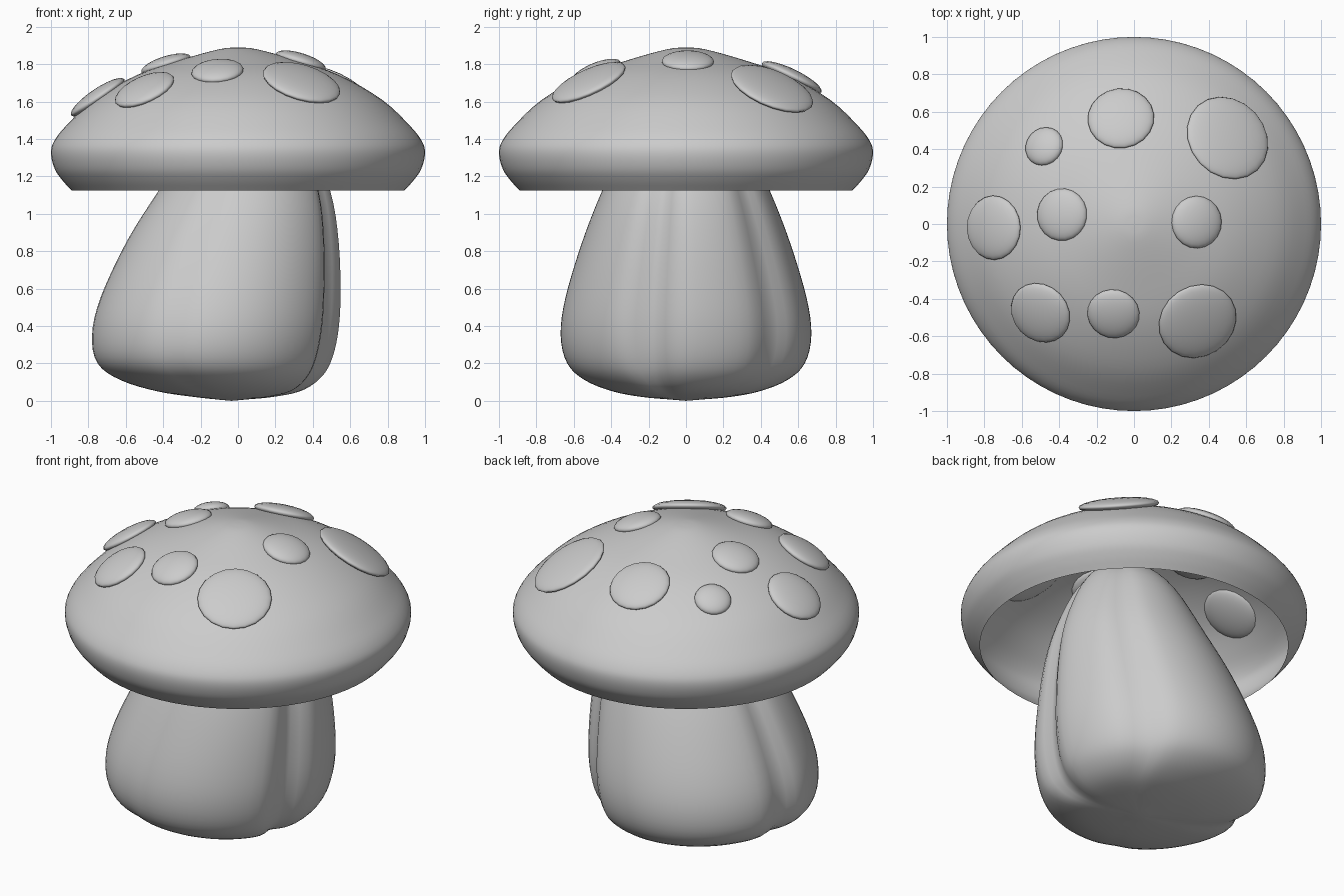
import bpy, bmesh
from math import sin, cos, pi, exp, radians
from mathutils import Vector

if "Cube" in bpy.data.objects:
    bpy.data.objects.remove(bpy.data.objects["Cube"])


def smooth_path(pts, steps=4):
    """Catmull-Rom curve through tuples of any length."""
    p = [Vector(q) for q in pts]
    p = [p[0] * 2 - p[1]] + p + [p[-1] * 2 - p[-2]]
    out = []
    for i in range(1, len(p) - 2):
        a, b, c, d = p[i - 1:i + 3]
        for k in range(steps):
            t = k / steps
            out.append(0.5 * (2 * b + (c - a) * t + (2 * a - 5 * b + 4 * c - d) * t ** 2
                              + (3 * b - a - 3 * c + d) * t ** 3))
    out.append(p[-2].copy())
    return out


def finish(name, bm):
    bmesh.ops.recalc_face_normals(bm, faces=bm.faces)
    for f in bm.faces:
        f.smooth = True
    me = bpy.data.meshes.new(name)
    bm.to_mesh(me)
    bm.free()
    ob = bpy.data.objects.new(name, me)
    bpy.context.collection.objects.link(ob)
    return ob


def loft(name, rings, start=None, end=None):
    """Skin closed rings of points, with optional pole points."""
    bm = bmesh.new()
    vr = [[bm.verts.new(c) for c in ring] for ring in rings]
    n = len(vr[0])
    for a, b in zip(vr, vr[1:]):
        for i in range(n):
            j = (i + 1) % n
            bm.faces.new((a[i], a[j], b[j], b[i]))
    for pole, ring in ((start, vr[0]), (end, vr[-1])):
        if pole is not None:
            v = bm.verts.new(pole)
            for i in range(n):
                bm.faces.new((v, ring[i], ring[(i + 1) % n]))
    return finish(name, bm)


# Cap: open revolved shell
cap = smooth_path([(0, 1.89), (0.1, 1.88), (0.3, 1.825), (0.545, 1.74), (0.77, 1.61),
                   (0.92, 1.47), (0.985, 1.385), (1.0, 1.32), (0.98, 1.24),
                   (0.94, 1.18), (0.89, 1.125)])
N = 72
angles = [2 * pi * i / N for i in range(N)]
loft("cap", [[(r * cos(a), r * sin(a), z) for a in angles] for r, z in cap[1:]],
     start=(0, 0, 1.89))

# Stem: leaning body with lobes, rows are z, left x, right x, half depth
stem = smooth_path([(0.006, -0.1, 0.03, 0.07), (0.02, -0.23, 0.18, 0.23),
                    (0.05, -0.43, 0.33, 0.39), (0.11, -0.63, 0.43, 0.54),
                    (0.2, -0.755, 0.495, 0.635), (0.35, -0.785, 0.535, 0.67),
                    (0.55, -0.74, 0.55, 0.645), (0.85, -0.60, 0.54, 0.555),
                    (1.12, -0.43, 0.495, 0.45), (1.4, -0.24, 0.38, 0.32),
                    (1.55, -0.09, 0.26, 0.18), (1.61, 0.03, 0.15, 0.06)])
# Grooves: direction, depth, width
grooves = [(-17, 0.11, 9), (46, 0.06, 9), (171, 0.07, 8), (250, 0.02, 7)]


def groove_scale(a):
    s = 1.0
    for g, depth, width in grooves:
        d = (a - radians(g) + pi) % (2 * pi) - pi
        s -= depth * exp(-(d / radians(width)) ** 2)
    return s


rings = []
for z, x0, x1, ry in stem:
    cx, rx = (x0 + x1) / 2, (x1 - x0) / 2
    rings.append([(cx + rx * groove_scale(a) * cos(a), ry * groove_scale(a) * sin(a), z)
                  for a in angles])
loft("stem", rings, start=(-0.035, 0, 0), end=(0.09, 0, 1.62))

# Spots: flattened spheres lying on the cap, rows are x, y, radius
spots = [(0.50, 0.46, 0.235), (-0.07, 0.565, 0.178), (-0.48, 0.415, 0.107),
         (-0.75, -0.02, 0.172), (-0.385, 0.05, 0.14), (0.335, 0.01, 0.14),
         (-0.50, -0.475, 0.17), (-0.11, -0.48, 0.14), (0.34, -0.52, 0.215)]
for k, (x, y, rad) in enumerate(spots):
    r = Vector((x, y)).length
    for a, b in zip(cap, cap[1:]):
        if a.x <= r <= b.x:
            break
    slope = (b.y - a.y) / (b.x - a.x)
    normal = Vector((-slope * x / r, -slope * y / r, 1)).normalized()
    bm = bmesh.new()
    bmesh.ops.create_uvsphere(bm, u_segments=20, v_segments=12, radius=1)
    spot = finish(f"spot_{k + 1}", bm)
    spot.location = (x, y, a.y + slope * (r - a.x))
    spot.rotation_euler = normal.to_track_quat('Z', 'Y').to_euler()
    spot.scale = (rad, rad, 0.045)
